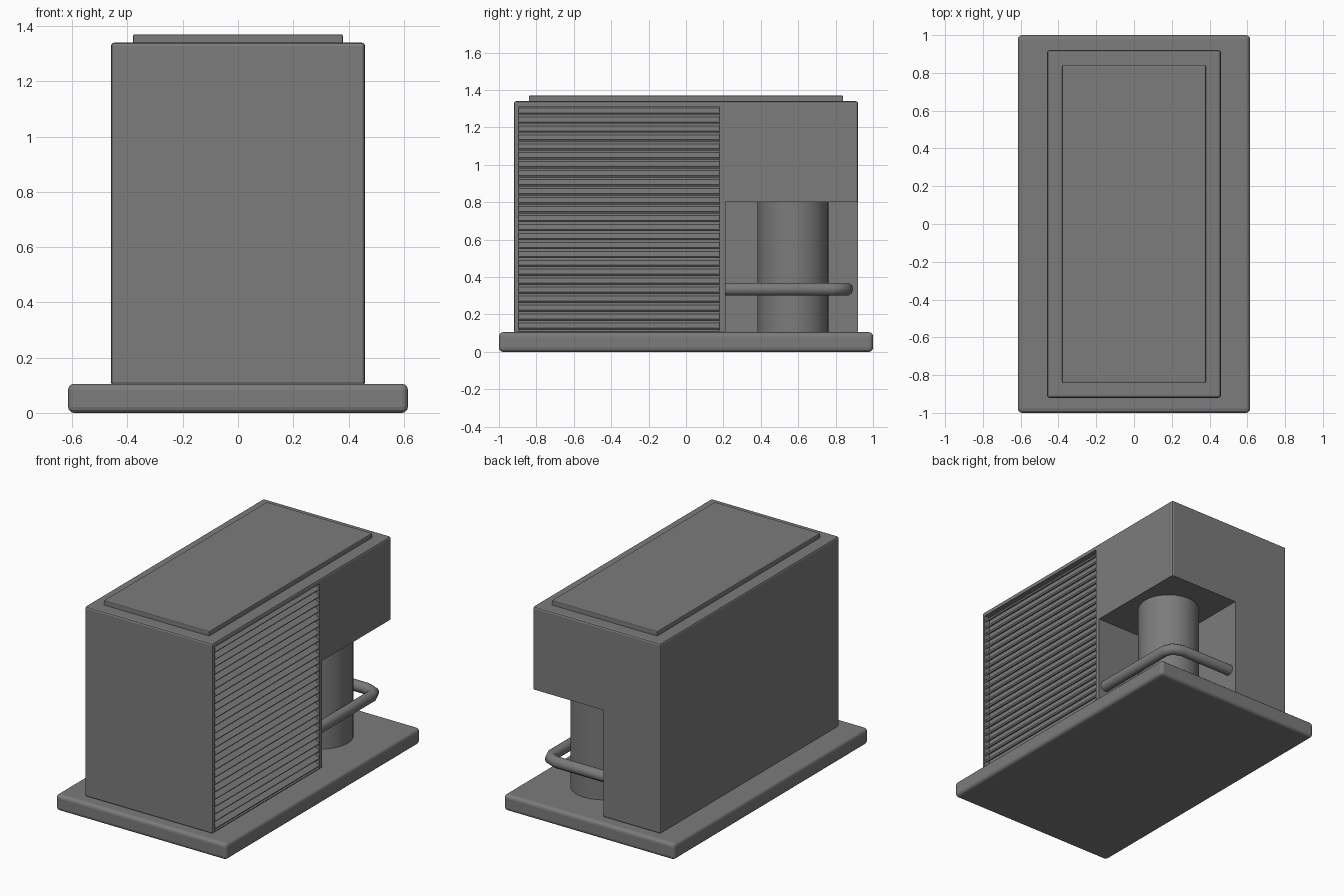
import bpy
from math import radians
from mathutils import Vector

if "Cube" in bpy.data.objects:
    bpy.data.objects.remove(bpy.data.objects["Cube"])

# Single painted-metal colour
grey = bpy.data.materials.new("Grey metal")
grey.use_nodes = True
grey.diffuse_color = (0.2, 0.2, 0.2, 1)
grey.node_tree.nodes["Principled BSDF"].inputs["Base Color"].default_value = (0.2, 0.2, 0.2, 1)


def apply(obj, mod):
    bpy.context.view_layer.objects.active = obj
    bpy.ops.object.modifier_apply(modifier=mod.name)


def box(name, low, high, bevel=0, segments=2):
    low, high = Vector(low), Vector(high)
    bpy.ops.mesh.primitive_cube_add(size=1, location=(low + high) / 2)
    obj = bpy.context.object
    obj.name = name
    obj.scale = high - low
    bpy.ops.object.transform_apply(location=False, rotation=False)
    obj.data.materials.append(grey)
    if bevel:
        mod = obj.modifiers.new("Rounded edges", "BEVEL")
        mod.width, mod.segments = bevel, segments
        apply(obj, mod)
    return obj


def cut(obj, low, high):
    cutter = box("cutter", low, high)
    mod = obj.modifiers.new("Cut", "BOOLEAN")
    mod.operation, mod.solver, mod.object = "DIFFERENCE", "EXACT", cutter
    apply(obj, mod)
    bpy.data.objects.remove(cutter)


# Base slab
box("base_slab", (-0.615, -1, 0), (0.615, 1, 0.105), 0.022, 3)

# Cabinet with open back corner and shallow louver recess
cabinet = box("cabinet", (-0.46, -0.92, 0.1), (0.46, 0.92, 1.34), 0.012)
cut(cabinet, (-0.05, 0.21, 0), (0.6, 1.1, 0.8))
cut(cabinet, (0.42, -0.895, 0.112), (0.6, 0.18, 1.31))

# Top panel
box("top_panel", (-0.38, -0.84, 1.33), (0.38, 0.84, 1.37), 0.006)

# Louver slats, sloping down and outwards
count = 25
pitch = (1.31 - 0.112) / count
for i in range(count):
    slat = box("louver_slat", (-0.023, -0.5375, -0.006), (0.023, 0.5375, 0.006))
    slat.location = (0.438, -0.3575, 0.112 + pitch * (i + 0.5))
    slat.rotation_euler.y = radians(35)

# Compressor drum in the open corner
bpy.ops.mesh.primitive_cylinder_add(vertices=32, radius=0.19, depth=0.72, location=(0.2, 0.573, 0.46))
drum = bpy.context.object
drum.name = "compressor_drum"
drum.data.materials.append(grey)
bpy.ops.object.shade_smooth_by_angle(angle=radians(35))

# Pipe wrapping the drum from wall to wall
curve = bpy.data.curves.new("pipe", "CURVE")
curve.dimensions = "3D"
curve.bevel_depth, curve.bevel_resolution = 0.036, 3
curve.use_fill_caps = True
path = curve.splines.new("POLY")
points = [(0.41, 0.2), (0.41, 0.785), (0.39, 0.835), (0.33, 0.858), (-0.06, 0.858)]
path.points.add(len(points) - 1)
for point, (x, y) in zip(path.points, points):
    point.co = (x, y, 0.335, 1)
path.use_smooth = True
curve.materials.append(grey)
pipe = bpy.data.objects.new("pipe", curve)
bpy.context.collection.objects.link(pipe)
